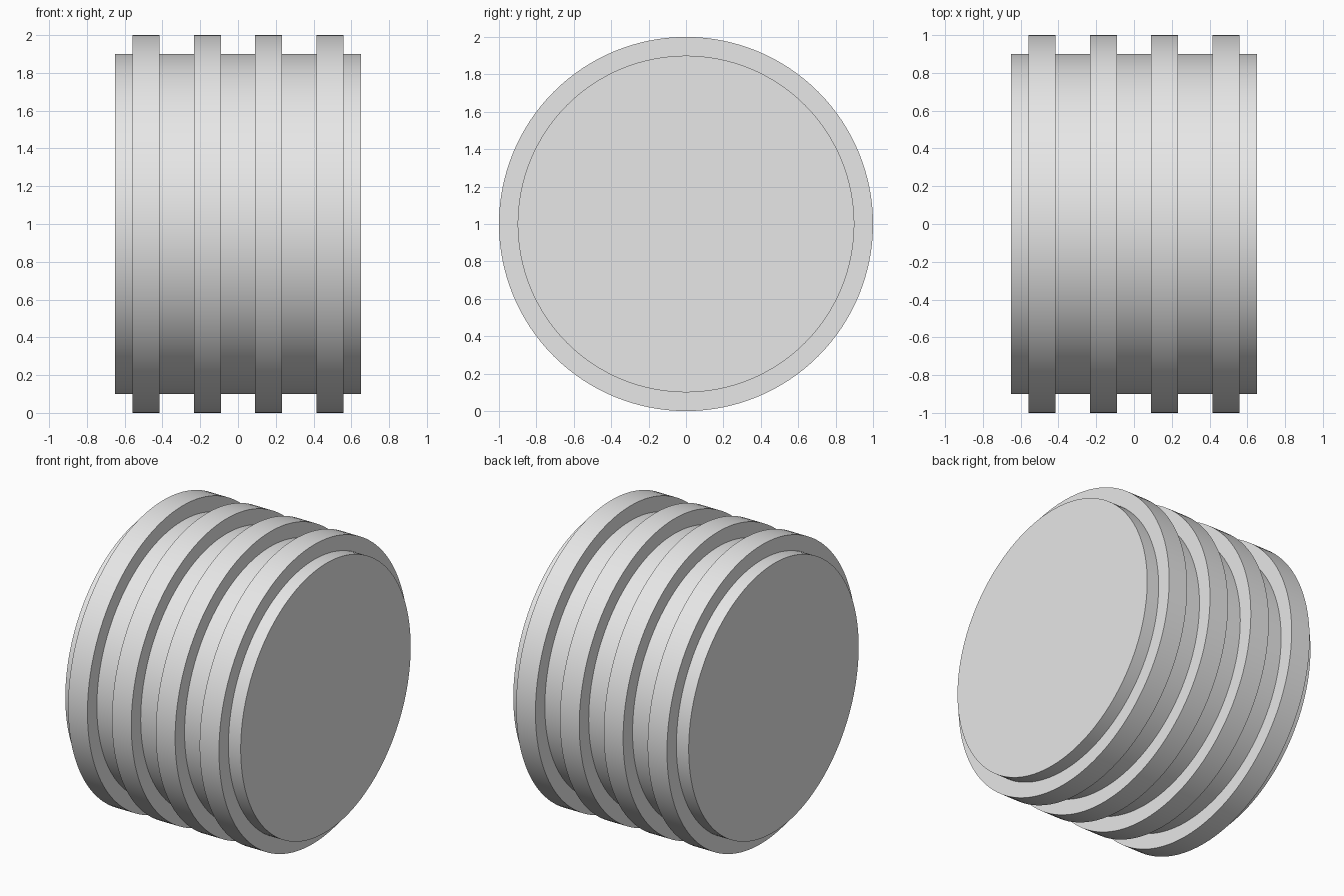
import bpy
import bmesh
import math
from mathutils import Matrix, Vector

cube = bpy.data.objects.get("Cube")
if cube:
    bpy.data.objects.remove(cube, do_unlink=True)

SEGMENTS = 128
LENGTH = 1.30
CORE_RADIUS = 0.90
RING_RADIUS = 1.00
RING_WIDTH = 0.143
RING_COUNT = 4

# Plain grey material
grey = bpy.data.materials.new("light_grey")
grey.use_nodes = True
grey.diffuse_color = (0.8, 0.8, 0.8, 1)
grey.node_tree.nodes["Principled BSDF"].inputs["Base Color"].default_value = (0.8, 0.8, 0.8, 1)


def finish(name, bm):
    """Turn the bmesh into a smooth-shaded object with sharp rims."""
    bmesh.ops.recalc_face_normals(bm, faces=bm.faces[:])
    mesh = bpy.data.meshes.new(name)
    bm.to_mesh(mesh)
    bm.free()
    mesh.materials.append(grey)
    obj = bpy.data.objects.new(name, mesh)
    bpy.context.collection.objects.link(obj)
    bpy.ops.object.select_all(action='DESELECT')
    obj.select_set(True)
    bpy.context.view_layer.objects.active = obj
    bpy.ops.object.shade_smooth_by_angle(angle=math.radians(30))
    return obj


# Core drum lying along x
bm = bmesh.new()
bmesh.ops.create_cone(
    bm, cap_ends=True, segments=SEGMENTS, radius1=CORE_RADIUS, radius2=CORE_RADIUS, depth=LENGTH,
    matrix=Matrix.Translation((0, 0, 1)) @ Matrix.Rotation(math.pi / 2, 4, 'Y'))
finish("core_drum", bm)


def add_ring(name, x):
    """Revolve a rectangular section around the drum axis."""
    bm = bmesh.new()
    h = RING_WIDTH / 2
    inner = CORE_RADIUS - 0.02
    section = [(x - h, inner), (x - h, RING_RADIUS), (x + h, RING_RADIUS), (x + h, inner)]
    verts = [bm.verts.new((px, 0, 1 + r)) for px, r in section]
    edges = [bm.edges.new((verts[i], verts[(i + 1) % 4])) for i in range(4)]
    bmesh.ops.spin(bm, geom=verts + edges, cent=Vector((0, 0, 1)), axis=Vector((1, 0, 0)),
                   angle=math.tau, steps=SEGMENTS, use_merge=True)
    bmesh.ops.remove_doubles(bm, verts=bm.verts[:], dist=1e-5)
    finish(name, bm)


# Evenly spaced raised rings
pitch = LENGTH / RING_COUNT
for i in range(RING_COUNT):
    add_ring(f"raised_ring_{i + 1}", -LENGTH / 2 + pitch * (i + 0.5))
